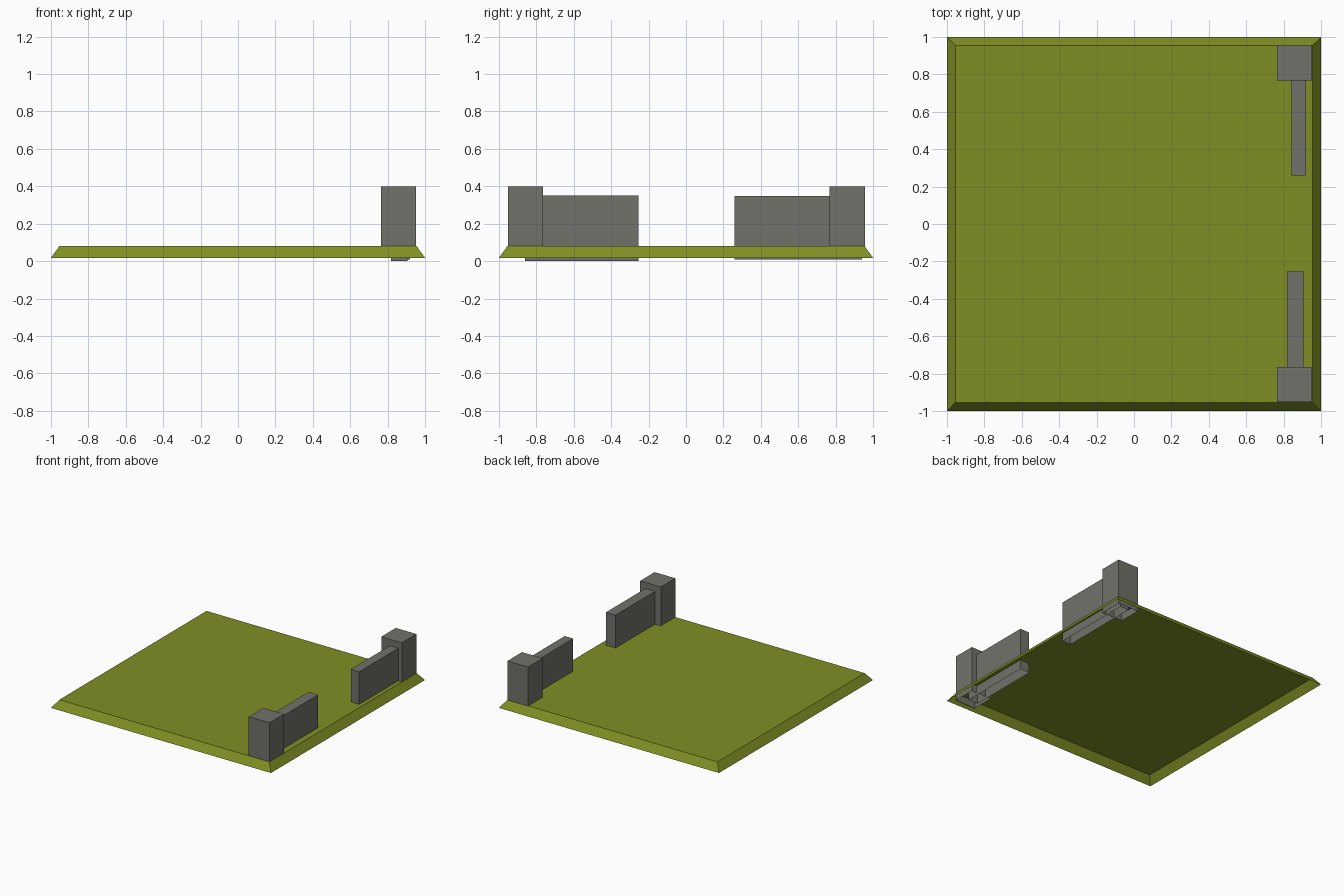
import bpy, bmesh

if "Cube" in bpy.data.objects:
    bpy.data.objects.remove(bpy.data.objects["Cube"])


def material(name, rgb):
    m = bpy.data.materials.new(name)
    m.diffuse_color = (*rgb, 1)
    m.use_nodes = True
    m.node_tree.nodes["Principled BSDF"].inputs["Base Color"].default_value = m.diffuse_color
    return m


GREEN = material("grass_green", (0.215, 0.275, 0.017))
GREY = material("stone_grey", (0.168, 0.168, 0.145))


def open_box(name, x, y, z, mat, inset=0.0):
    """Box without a bottom face; the top can be inset to slope the sides."""
    bm = bmesh.new()
    bmesh.ops.create_cube(bm, size=1)
    for v in bm.verts:
        top = v.co.z > 0
        d = inset if top else 0
        v.co.x = x[1] - d if v.co.x > 0 else x[0] + d
        v.co.y = y[1] - d if v.co.y > 0 else y[0] + d
        v.co.z = z[1] if top else z[0]
    bm.normal_update()
    bottom = [f for f in bm.faces if f.normal.z < -0.9]
    bmesh.ops.delete(bm, geom=bottom, context='FACES_ONLY')
    me = bpy.data.meshes.new(name)
    bm.to_mesh(me)
    bm.free()
    me.materials.append(mat)
    ob = bpy.data.objects.new(name, me)
    bpy.context.collection.objects.link(ob)
    return ob


# Ground slab: hollow shell with sloping sides
open_box("ground_slab", (-1, 1), (-1, 1), (0.018, 0.08), GREEN, inset=0.045)

# Corner posts
for name, y in (("front_post", (-0.953, -0.765)), ("back_post", (0.768, 0.956))):
    open_box(name, (0.765, 0.953), y, (0.02, 0.40), GREY)

# Walls either side of the gateway, running into the posts
open_box("front_wall", (0.818, 0.905), (-0.86, -0.253), (0.0, 0.35), GREY)
open_box("back_wall", (0.843, 0.92), (0.26, 0.94), (0.01, 0.347), GREY)
